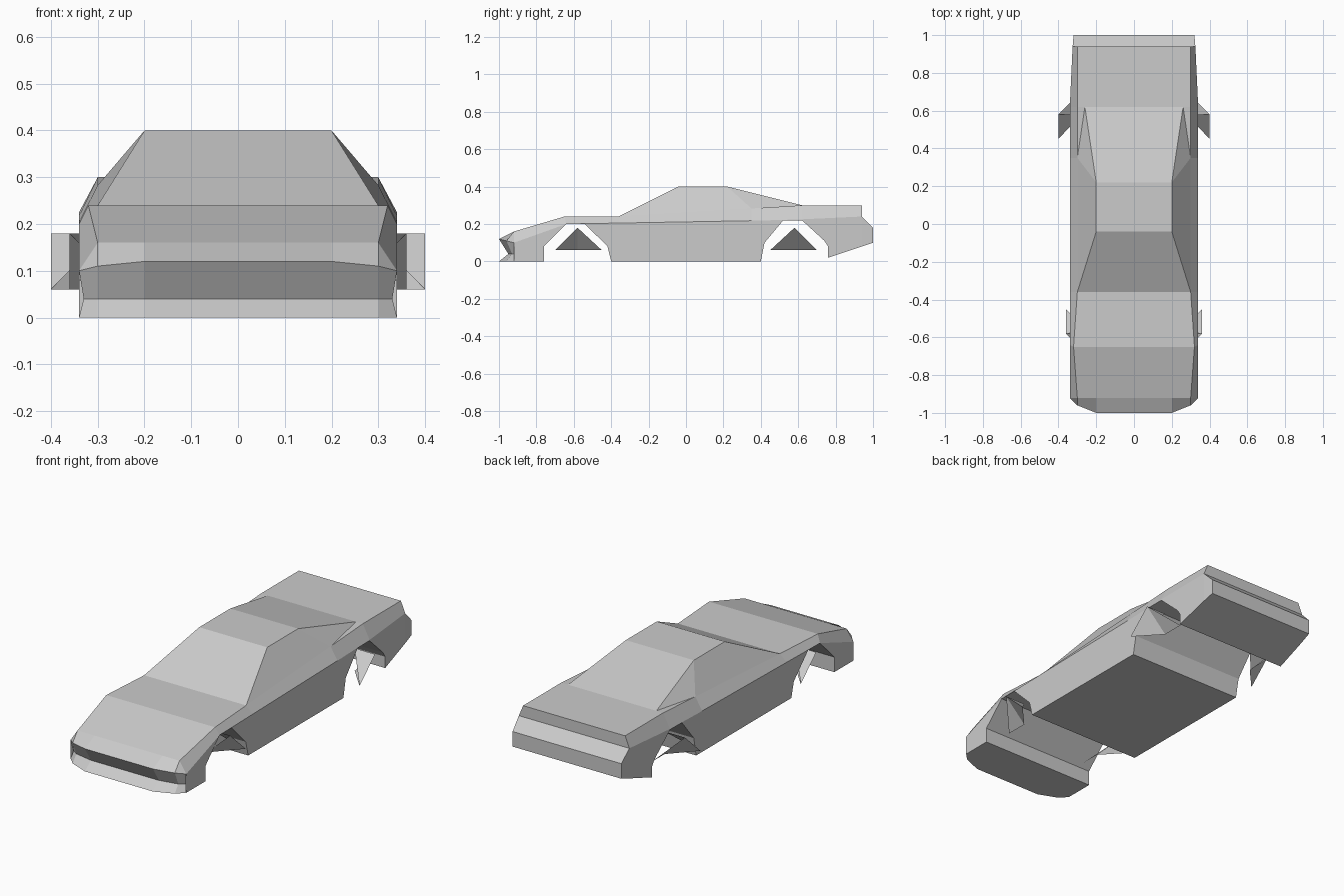
import bpy, bmesh

if "Cube" in bpy.data.objects:
    bpy.data.objects.remove(bpy.data.objects["Cube"])


def mirrored_object(name, faces):
    """Build faces given for the right half, plus their mirror in x."""
    bm = bmesh.new()
    for face in faces:
        for side in (1, -1):
            pts = []
            for x, y, z in face:
                p = (x * side, y, z)
                if p not in pts:
                    pts.append(p)
            if len(pts) > 2:
                bm.faces.new([bm.verts.new(p) for p in pts])
    bmesh.ops.remove_doubles(bm, verts=bm.verts, dist=0.0005)
    bmesh.ops.dissolve_degenerate(bm, edges=bm.edges, dist=0.0005)
    bmesh.ops.recalc_face_normals(bm, faces=bm.faces)
    mesh = bpy.data.meshes.new(name)
    bm.to_mesh(mesh)
    bm.free()
    obj = bpy.data.objects.new(name, mesh)
    bpy.context.collection.objects.link(obj)
    return obj


def strip(a, b):
    """Quads between two point rows."""
    return [(a[i], a[i + 1], b[i + 1], b[i]) for i in range(len(a) - 1)]


def to_centre(row):
    """Quads from a row of points to the centre plane."""
    return strip(row, [(0, y, z) for x, y, z in row])


# Shoulder crease and belt line along the flank
shoulder = [(.34, -.92, .10), (.34, -.64, .20), (.34, -.36, .205),
            (.34, .35, .217), (.34, .62, .225), (.325, .94, .24), (.32, 1, .18)]
belt = [(.30, -.92, .16), (.32, -.65, .24), (.30, -.36, .24),
        (.30, .35, .283), (.30, .62, .30), (.30, .94, .30)]


def shoulder_at(y):
    for a, b in zip(shoulder, shoulder[1:]):
        if y <= b[1]:
            t = (y - a[1]) / (b[1] - a[1])
            return tuple(p + (q - p) * t for p, q in zip(a, b))
    return shoulder[-1]


# Underside profile with both wheel arches, swept across the full width
under = [(-.92, 0), (-.76, 0), (-.76, .08), (-.64, .20), (-.54, .20), (-.42, .08),
         (-.40, 0), (.40, 0), (.42, .10), (.52, .22), (.62, .22), (.74, .11),
         (.76, .08), (.76, .02), (.94, .08), (1, .10)]
low = [(shoulder_at(y)[0], y, z) for y, z in under]
high = [shoulder_at(y) for y, z in under]

# Body: floor, flanks, shoulders, hood, deck and tail
tail = [belt[-1], shoulder[-2], shoulder[-1], low[-1]]
body = to_centre(low) + strip(low, high) + strip(shoulder[:6], belt)
body += to_centre(belt[:3]) + to_centre(belt[4:]) + to_centre(tail)
mirrored_object("car_body", body)

# Cabin: windscreen, roof, rear window, side glass and rear pillars
roof_f, roof_r, glass_r = (.20, -.04, .40), (.20, .22, .40), (.26, .62, .30)
cabin = to_centre([belt[2], roof_f, roof_r, glass_r])
cabin += [(belt[2], belt[3], roof_r, roof_f), (belt[3], glass_r, roof_r),
          (belt[3], belt[4], glass_r)]
mirrored_object("cabin", cabin)

# Nose: hood lip, recessed grille band and lower bumper lip
nose_rows = [
    [(0, -.92, .16), (.20, -.92, .16), (.30, -.92, .16), (.30, -.92, .16)],
    [(0, -1, .12), (.20, -1, .12), (.30, -.96, .11), (.34, -.92, .10)],
    [(0, -.95, .04), (.20, -.95, .04), (.30, -.93, .04), (.33, -.91, .04)],
    [(0, -1, 0), (.20, -1, 0), (.30, -.96, 0), (.34, -.92, 0)],
]
nose = [f for a, b in zip(nose_rows, nose_rows[1:]) for f in strip(a, b)]
nose += strip(nose_rows[3], [(x, -.92, 0) for x, y, z in nose_rows[3]])
mirrored_object("nose_bumper", nose)

# Wheels: three loose triangles each, front pair mirrored in y
for name, s, x in (("front_wheels", -1, .36), ("rear_wheels", 1, .40)):
    y, r, xi = .58, .13, x - .12
    top, fore = (x, s * y, .18), (x, s * (y - r), .06)
    base, aft = (xi, s * y, .06), (xi, s * (y + r - .01), .06)
    mirrored_object(name, [(fore, top, base), (top, aft, base),
                           (top, (xi, s * y, .18), fore)])
